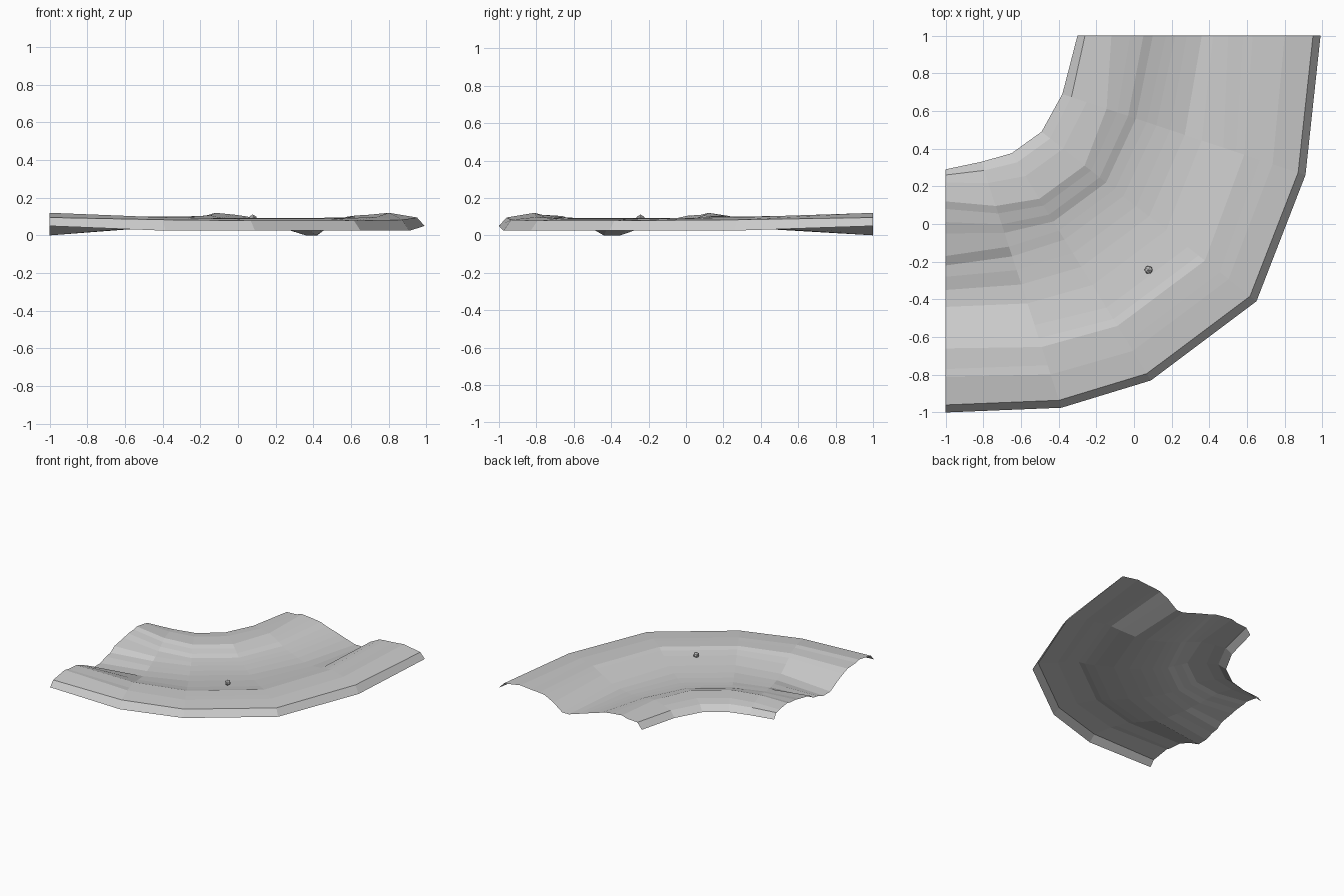
import bpy, bmesh
from mathutils import Vector

if "Cube" in bpy.data.objects:
    bpy.data.objects.remove(bpy.data.objects["Cube"])

# Plan path: outer and inner edge at each of the six stations of the bend
OUTER = [(-1, -1), (-.385, -.975), (.09, -.83), (.65, -.41), (.91, .26), (.99, 1)]
INNER = [(-1, .29), (-.81, .33), (-.65, .375), (-.49, .49), (-.38, .69), (-.30, 1)]

# Cross-sections, outer edge to inner edge: (position, height)
WEST_END = [(-1, .05), (-.96, .095), (-.81, .12), (-.77, .11), (-.66, .103), (-.6, .08),
            (-.52, .045), (-.44, .0), (-.35, .0), (-.28, .025), (-.22, .035), (-.17, .07),
            (-.05, .092), (.01, .105), (.08, .11), (.12, .12), (.22, .105), (.26, .095), (.29, .05)]
MIDDLE = [(0, .025), (.03, .078), (.13, .088), (.17, .09), (.24, .092), (.27, .08),
          (.32, .068), (.42, .052), (.5, .044), (.56, .042), (.62, .044), (.66, .048),
          (.70, .054), (.73, .07), (.77, .085), (.80, .10), (.9, .10), (.96, .09), (1, .05)]
NORTH_END = [(.99, .05), (.95, .095), (.8, .12), (.7, .11), (.63, .106), (.58, .1),
             (.5, .06), (.42, .0), (.36, .0), (.28, .025), (.22, .045), (.17, .06),
             (.10, .08), (.05, .1), (-.02, .11), (-.12, .12), (-.17, .105), (-.26, .1), (-.30, .05)]


def normalised(profile):
    a, b = profile[0][0], profile[-1][0]
    return [((p - a) / (b - a), z) for p, z in profile]


def blend(p, q, f):
    return [(a[0] + (b[0] - a[0]) * f, a[1] + (b[1] - a[1]) * f) for a, b in zip(p, q)]


def finish(bm, name):
    mesh = bpy.data.meshes.new(name)
    bm.to_mesh(mesh)
    bm.free()
    obj = bpy.data.objects.new(name, mesh)
    bpy.context.collection.objects.link(obj)
    return obj


# Channel bend: open sheet lofted through the stations
west, mid, north = map(normalised, (WEST_END, MIDDLE, NORTH_END))
near_west, near_north = blend(west, mid, .7), blend(north, mid, .7)
near_west[0] = near_north[0] = (0, .025)
sections = [west, near_west, mid, mid, near_north, north]

bm = bmesh.new()
rows = []
for outer, inner, section in zip(OUTER, INNER, sections):
    o, i = Vector((*outer, 0)), Vector((*inner, 0))
    rows.append([bm.verts.new(o.lerp(i, t) + Vector((0, 0, z))) for t, z in section])
for r0, r1 in zip(rows, rows[1:]):
    for k in range(len(r0) - 1):
        bm.faces.new((r0[k], r1[k], r1[k + 1], r0[k + 1]))
finish(bm, "channel_bend")

# Small pebble on the outer bank
bm = bmesh.new()
bmesh.ops.create_icosphere(bm, subdivisions=1, radius=.024)
bmesh.ops.translate(bm, verts=bm.verts, vec=(.077, -.243, .088))
finish(bm, "pebble")
